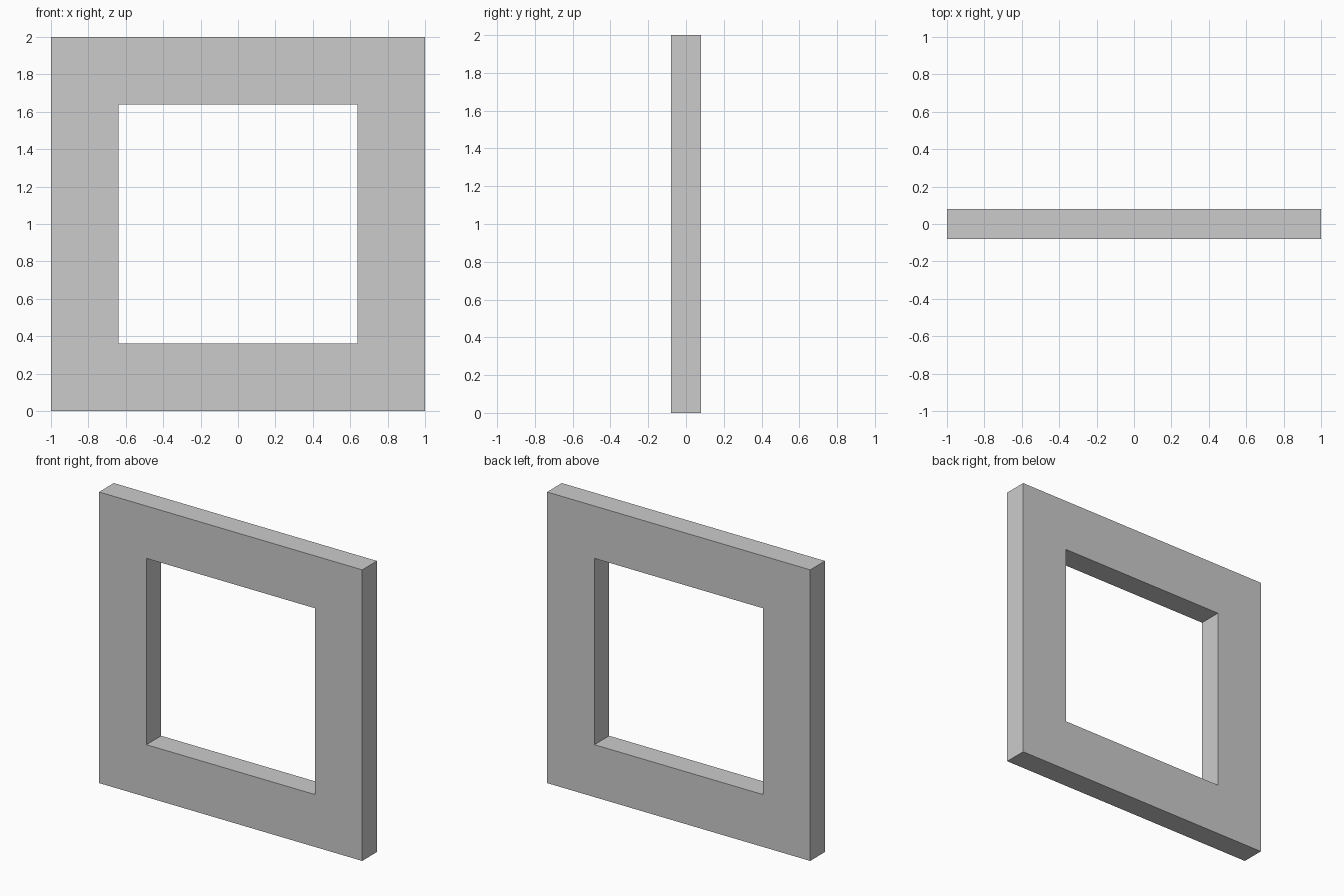
import bpy
import bmesh

if "Cube" in bpy.data.objects:
    bpy.data.objects.remove(bpy.data.objects["Cube"])

OUTER, INNER, HALF_DEPTH, CENTRE_Z = 1.0, 0.64, 0.08, 1.0
CORNERS = [(-1, -1), (1, -1), (1, 1), (-1, 1)]

bm = bmesh.new()


def square_loop(half, y):
    return [bm.verts.new((sx * half, y, CENTRE_Z + sz * half)) for sx, sz in CORNERS]


# Cross-section of the frame, swept through the four mitred corners
loops = [
    square_loop(OUTER, -HALF_DEPTH),
    square_loop(INNER, -HALF_DEPTH),
    square_loop(INNER, HALF_DEPTH),
    square_loop(OUTER, HALF_DEPTH),
]
for k in range(4):
    a, b = loops[k], loops[(k + 1) % 4]
    for i in range(4):
        j = (i + 1) % 4
        bm.faces.new((a[i], a[j], b[j], b[i]))
bmesh.ops.recalc_face_normals(bm, faces=bm.faces)

# Square frame with an open centre
mesh = bpy.data.meshes.new("square_frame")
bm.to_mesh(mesh)
bm.free()
frame = bpy.data.objects.new("square_frame", mesh)
bpy.context.collection.objects.link(frame)
